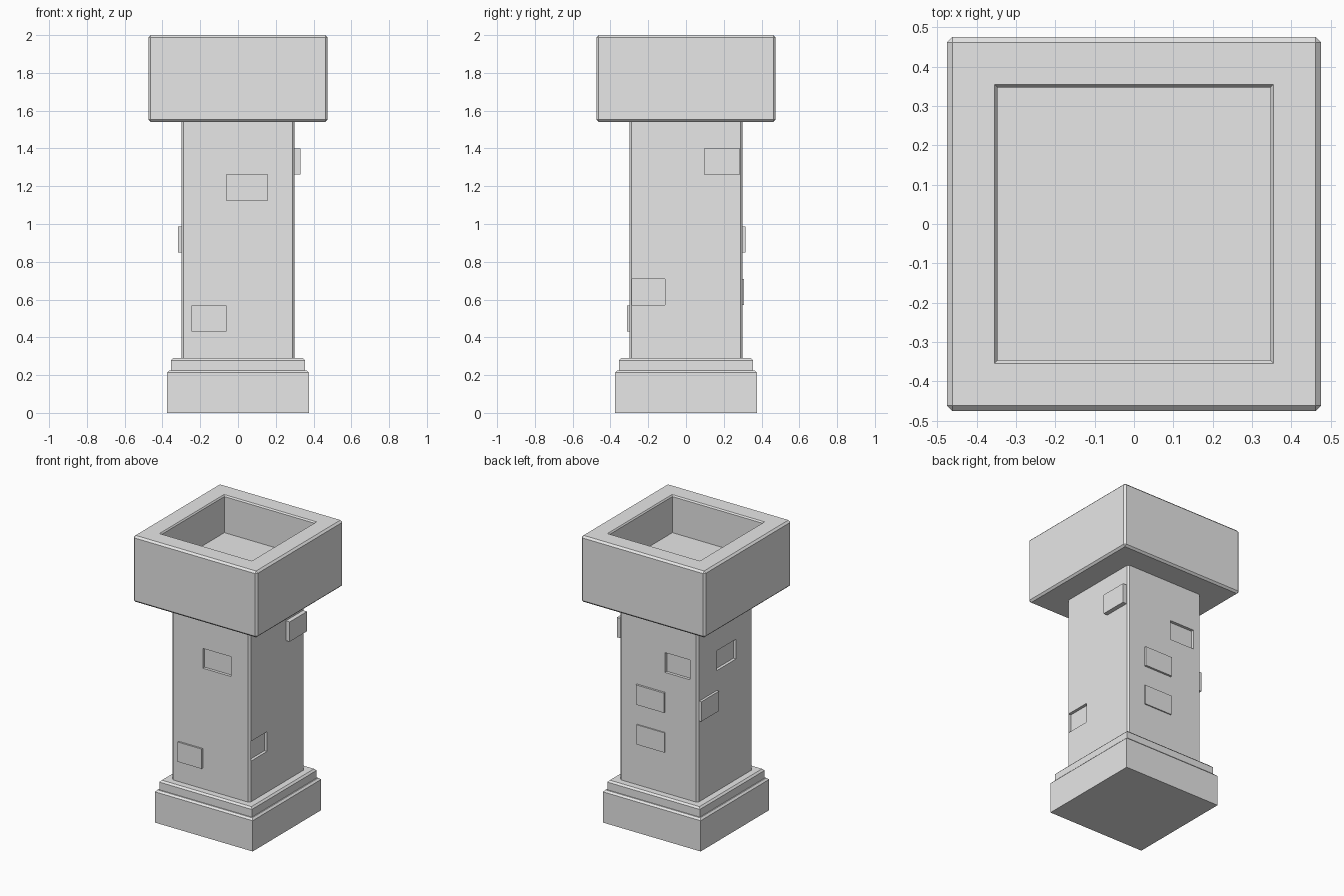
import bpy
import bmesh
from mathutils import Vector

default_cube = bpy.data.objects.get("Cube")
if default_cube:
    bpy.data.objects.remove(default_cube, do_unlink=True)

stone = bpy.data.materials.new("grey stone")
stone.use_nodes = True
GREY = (0.8, 0.8, 0.8, 1)
stone.diffuse_color = GREY
stone.node_tree.nodes["Principled BSDF"].inputs["Base Color"].default_value = GREY


def add_box(bm, low, high):
    """Add an axis-aligned box between two corners."""
    low, high = Vector(low), Vector(high)
    verts = bmesh.ops.create_cube(bm, size=1)["verts"]
    for v in verts:
        v.co = (low + high) / 2 + v.co * (high - low)


def finish(bm, name):
    bmesh.ops.recalc_face_normals(bm, faces=bm.faces)
    mesh = bpy.data.meshes.new(name)
    bm.to_mesh(mesh)
    bm.free()
    mesh.materials.append(stone)
    obj = bpy.data.objects.new(name, mesh)
    bpy.context.collection.objects.link(obj)
    return obj


def square_block(half, z0, z1, chamfer, pick):
    """Square block with chamfers on the edges chosen by pick."""
    bm = bmesh.new()
    add_box(bm, (-half, -half, z0), (half, half, z1))
    edges = [e for e in bm.edges if pick(e)]
    bmesh.ops.bevel(bm, geom=edges, offset=chamfer, segments=1,
                    profile=0.5, affect='EDGES')
    return bm


def is_vertical(e):
    return abs(e.verts[0].co.z - e.verts[1].co.z) > 0.01


def is_top(e, z):
    return all(abs(v.co.z - z) < 1e-4 for v in e.verts)


# Stepped base
finish(square_block(0.375, 0, 0.225, 0.012, lambda e: is_top(e, 0.225)), "base_plinth")
finish(square_block(0.355, 0.225, 0.29, 0.012, lambda e: is_top(e, 0.29)), "base_step")

# Shaft with chamfered corners
HALF = 0.30
shaft = finish(square_block(HALF, 0.29, 1.54, 0.012, is_vertical), "shaft")

# Cap with a chamfered square basin
bm = square_block(0.475, 1.54, 2.0, 0.013, lambda e: True)
bm.normal_update()
rim = max(bm.faces, key=lambda f: f.calc_center_median().z)
bmesh.ops.inset_region(bm, faces=[rim], thickness=0.152, depth=0)
bmesh.ops.inset_region(bm, faces=[rim], thickness=0.01, depth=-0.01)
floor = bmesh.ops.extrude_discrete_faces(bm, faces=[rim])["faces"][0]
bmesh.ops.translate(bm, verts=floor.verts, vec=(0, 0, -0.25))
finish(bm, "cap_basin")


def brick(bm, side, a, b, z0, height):
    """Brick on one shaft side, spanning a..b along it, standing out by height."""
    axis = 0 if side in ("left", "right") else 1
    sign = 1 if side in ("left", "back") else -1
    near, far = sorted((sign * (HALF - 0.02), sign * (HALF + height)))
    z1 = z0 + 0.137
    if axis == 0:
        add_box(bm, (near, a, z0), (far, b, z1))
    else:
        add_box(bm, (a, near, z0), (b, far, z1))


# Raised bricks
raised = [
    ("front_brick", "front", -0.245, -0.06, 0.432, 0.012),
    ("left_brick", "left", 0.095, 0.285, 1.262, 0.03),
    ("right_brick", "right", 0.09, 0.285, 0.85, 0.017),
    ("back_middle_brick", "back", -0.05, 0.165, 0.85, 0.014),
    ("back_lower_brick", "back", -0.05, 0.165, 0.572, 0.008),
]
for name, *spec in raised:
    bm = bmesh.new()
    brick(bm, *spec)
    finish(bm, name)

# Sunken bricks, cut into the shaft
bm = bmesh.new()
for spec in (("front", -0.06, 0.155, 1.125),
             ("left", -0.287, -0.11, 0.572),
             ("right", -0.12, 0.095, 1.125),
             ("back", -0.24, -0.05, 1.125)):
    brick(bm, *spec, 0.05)
cutter = finish(bm, "recess_cutter")
cutter.hide_render = True

cut = shaft.modifiers.new("sunken_bricks", 'BOOLEAN')
cut.operation = 'DIFFERENCE'
cut.solver = 'EXACT'
cut.object = cutter
bpy.context.view_layer.objects.active = shaft
bpy.ops.object.modifier_apply(modifier=cut.name)
bpy.data.objects.remove(cutter, do_unlink=True)
